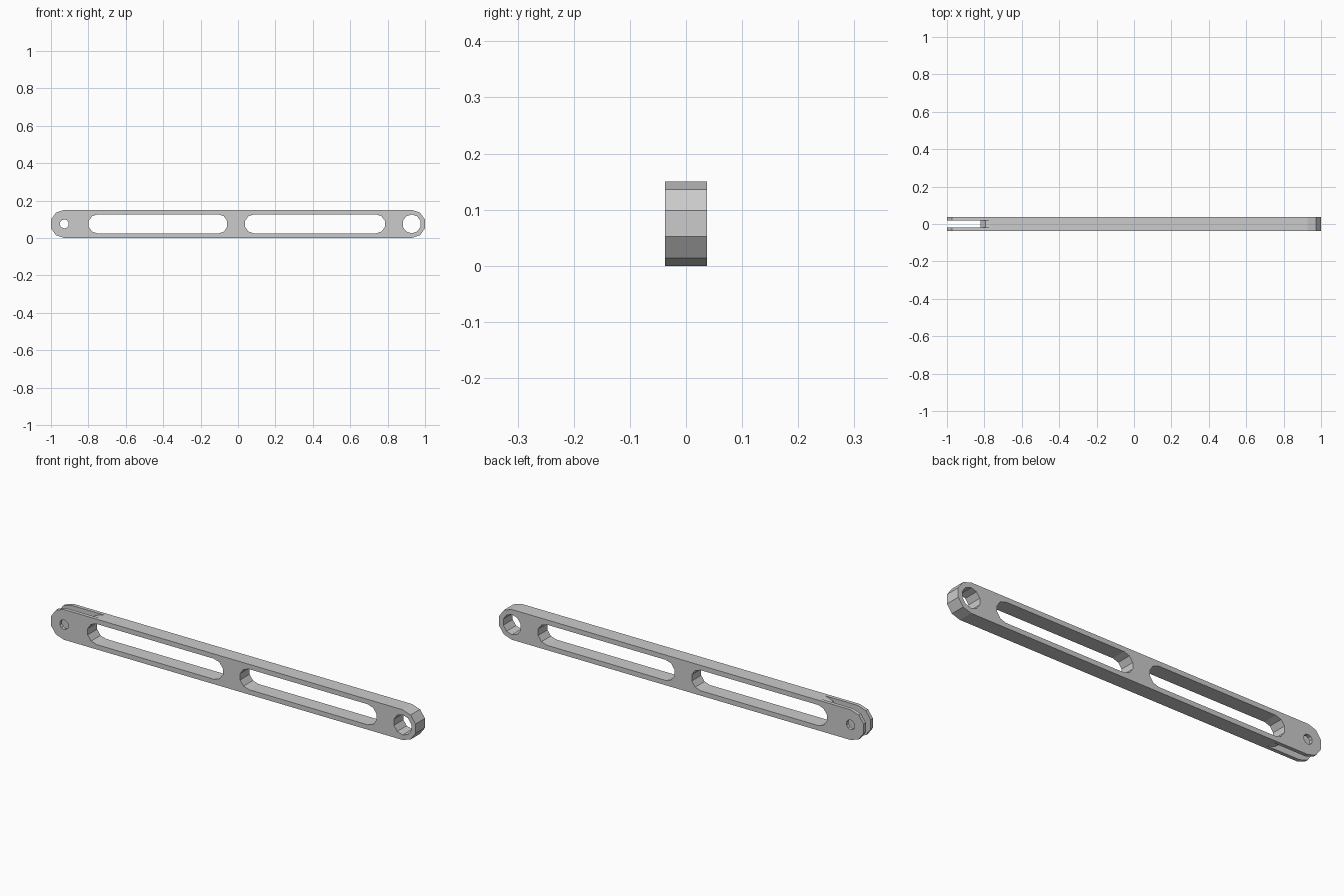
import bpy
import math

cube = bpy.data.objects.get("Cube")
if cube:
    bpy.data.objects.remove(cube, do_unlink=True)

R = 0.075          # half height of the bar, and radius of its rounded ends
MID = 0.075        # height of the centre line
END = 1 - R * math.cos(math.radians(18))
HALF_T = 0.037     # half thickness
FORK = -0.75       # centre of the rounded shoulder inside the fork

metal = bpy.data.materials.new("grey metal")
metal.use_nodes = True
colour = (0.6, 0.6, 0.6, 1)
metal.diffuse_color = colour
metal.node_tree.nodes["Principled BSDF"].inputs["Base Color"].default_value = colour


def arc(cx, r, start, steps=5):
    """Half circle in x and z, in ten-sided facets."""
    angles = [math.radians(start + 36 * i) for i in range(steps + 1)]
    return [(cx + r * math.cos(a), MID + r * math.sin(a)) for a in angles]


def stadium(x0, x1, r):
    return arc(x1, r, -90) + arc(x0, r, 90)


def prism(name, outline, half):
    """Extrude an x-z outline through y."""
    n = len(outline)
    verts = [(x, y, z) for y in (-half, half) for x, z in outline]
    faces = [tuple(range(n)), tuple(reversed(range(n, 2 * n)))]
    faces += [(i, i + n, (i + 1) % n + n, (i + 1) % n) for i in range(n)]
    mesh = bpy.data.meshes.new(name)
    mesh.from_pydata(verts, [], faces)
    mesh.materials.append(metal)
    obj = bpy.data.objects.new(name, mesh)
    bpy.context.collection.objects.link(obj)
    return obj


bar = prism("link_bar", stadium(-END, END, R), HALF_T)

# Long windows, pin hole, eye hole, and the fork slot with its rounded shoulder
slot = [(-1.1, 0.25), (FORK, 0.25)] + arc(FORK, R, 90) + [(FORK, -0.1), (-1.1, -0.1)]
cutters = [
    prism("left_window_cutter", stadium(0.086, 0.737, 0.051), 0.1),
    prism("right_window_cutter", stadium(FORK, -0.106, 0.051), 0.1),
    prism("eye_hole_cutter", arc(END, 0.05, 18, 9), 0.1),
    prism("pin_hole_cutter", arc(-END, 0.024, 18, 9), 0.1),
    prism("fork_slot_cutter", list(reversed(slot)), 0.019),
]
for cutter in cutters:
    mod = bar.modifiers.new(cutter.name, "BOOLEAN")
    mod.operation = "DIFFERENCE"
    mod.solver = "EXACT"
    mod.object = cutter
    cutter.hide_render = True
    cutter.hide_set(True)

# Apply the cuts and drop the helpers
bpy.context.view_layer.update()
result = bpy.data.meshes.new_from_object(
    bar.evaluated_get(bpy.context.evaluated_depsgraph_get()))
bar.modifiers.clear()
bar.data = result
for cutter in cutters:
    bpy.data.objects.remove(cutter, do_unlink=True)
